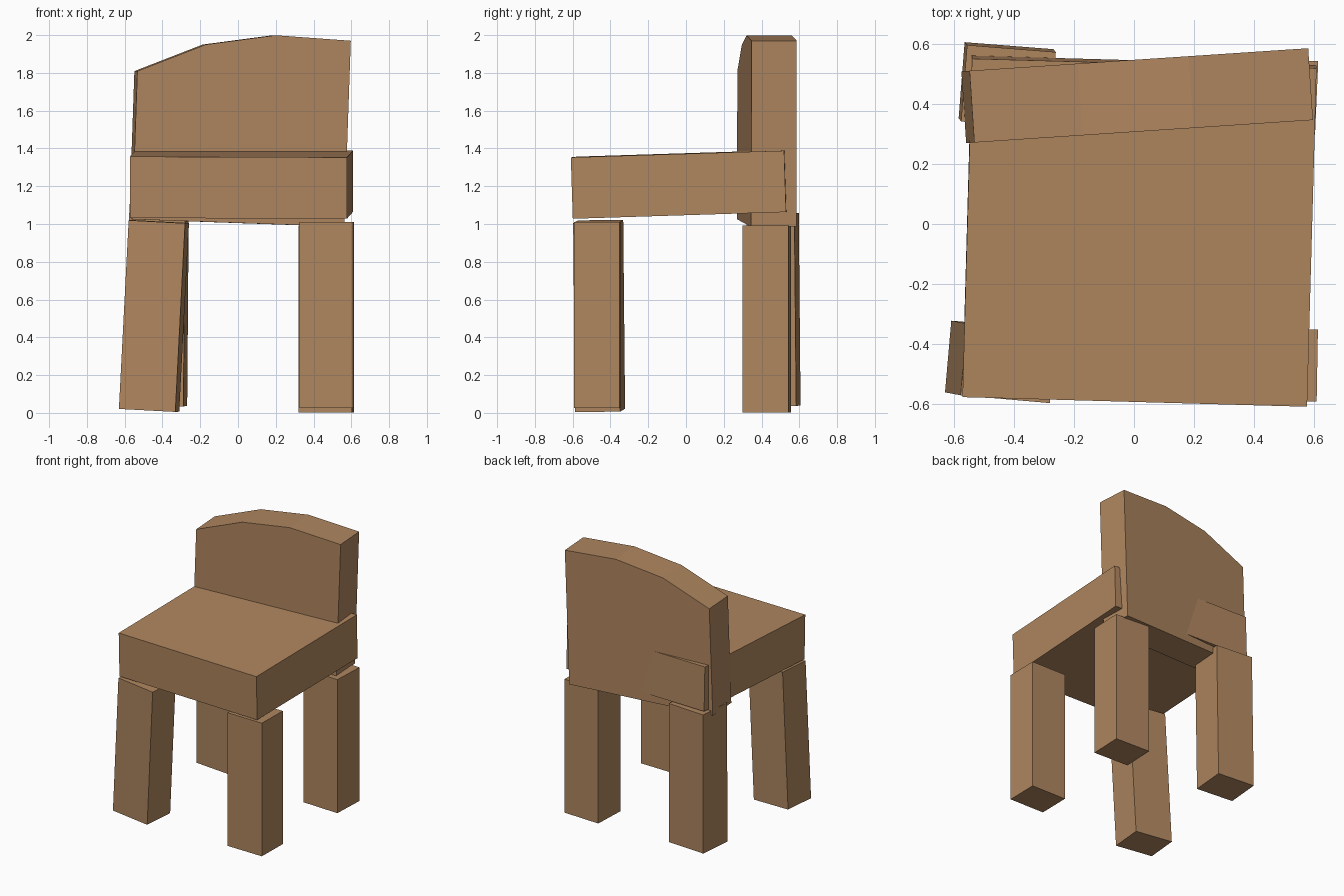
import bpy
import bmesh
from math import radians
from mathutils import Euler

cube = bpy.data.objects.get("Cube")
if cube:
    bpy.data.objects.remove(cube, do_unlink=True)

# Single wood colour
wood = bpy.data.materials.new("light_wood")
wood.use_nodes = True
wood.diffuse_color = (0.43, 0.24, 0.115, 1)
wood.node_tree.nodes["Principled BSDF"].inputs["Base Color"].default_value = wood.diffuse_color


def add_prism(name, outline, depth, location, rotation):
    """Extrude an x-z outline along y, then tilt it into place."""
    bm = bmesh.new()
    face = bm.faces.new([bm.verts.new((x, 0, z)) for x, z in outline])
    extruded = bmesh.ops.extrude_face_region(bm, geom=[face])["geom"]
    moved = [v for v in extruded if isinstance(v, bmesh.types.BMVert)]
    bmesh.ops.translate(bm, verts=moved, vec=(0, depth, 0))
    bmesh.ops.recalc_face_normals(bm, faces=bm.faces)
    mesh = bpy.data.meshes.new(name)
    bm.to_mesh(mesh)
    bm.free()
    mesh.materials.append(wood)
    obj = bpy.data.objects.new(name, mesh)
    obj.location = location
    obj.rotation_euler = Euler([radians(a) for a in rotation])
    bpy.context.collection.objects.link(obj)
    return obj


def add_block(name, size, center, rotation):
    """A slightly crooked box placed by its centre."""
    w, d, h = (s / 2 for s in size)
    obj = add_prism(name, [(-w, -h), (w, -h), (w, h), (-w, h)], 2 * d, center, rotation)
    for v in obj.data.vertices:
        v.co.y -= d
    return obj


# Seat slab
add_block("seat", (1.15, 1.13, 0.325), (0.018, -0.024, 1.21), (1.8, 0.2, -1.6))

# Backrest with a faceted arched top
arch = [(0, 0), (1.126, 0), (1.126, 0.985), (0.726, 1.0), (0.357, 0.938), (0, 0.785)]
add_prism("backrest", arch, 0.24, (-0.56, 0.27, 1.025), (0, 2, 3.8))

# Four uneven legs
legs = {
    "front_right_leg": ((0.3, 0.24, 1.0), (-0.445, -0.46, 0.513), (0.3, 3, -5)),
    "front_left_leg": ((0.285, 0.24, 0.985), (0.469, -0.47, 0.518), (0, 0, -1)),
    "back_right_leg": ((0.297, 0.255, 1.02), (-0.423, 0.463, 0.547), (0.5, 0.5, -4.5)),
    "back_left_leg": ((0.285, 0.245, 0.988), (0.467, 0.427, 0.497), (0, 0, -2.5)),
}
for name, (size, center, rotation) in legs.items():
    add_block(name, size, center, rotation)
